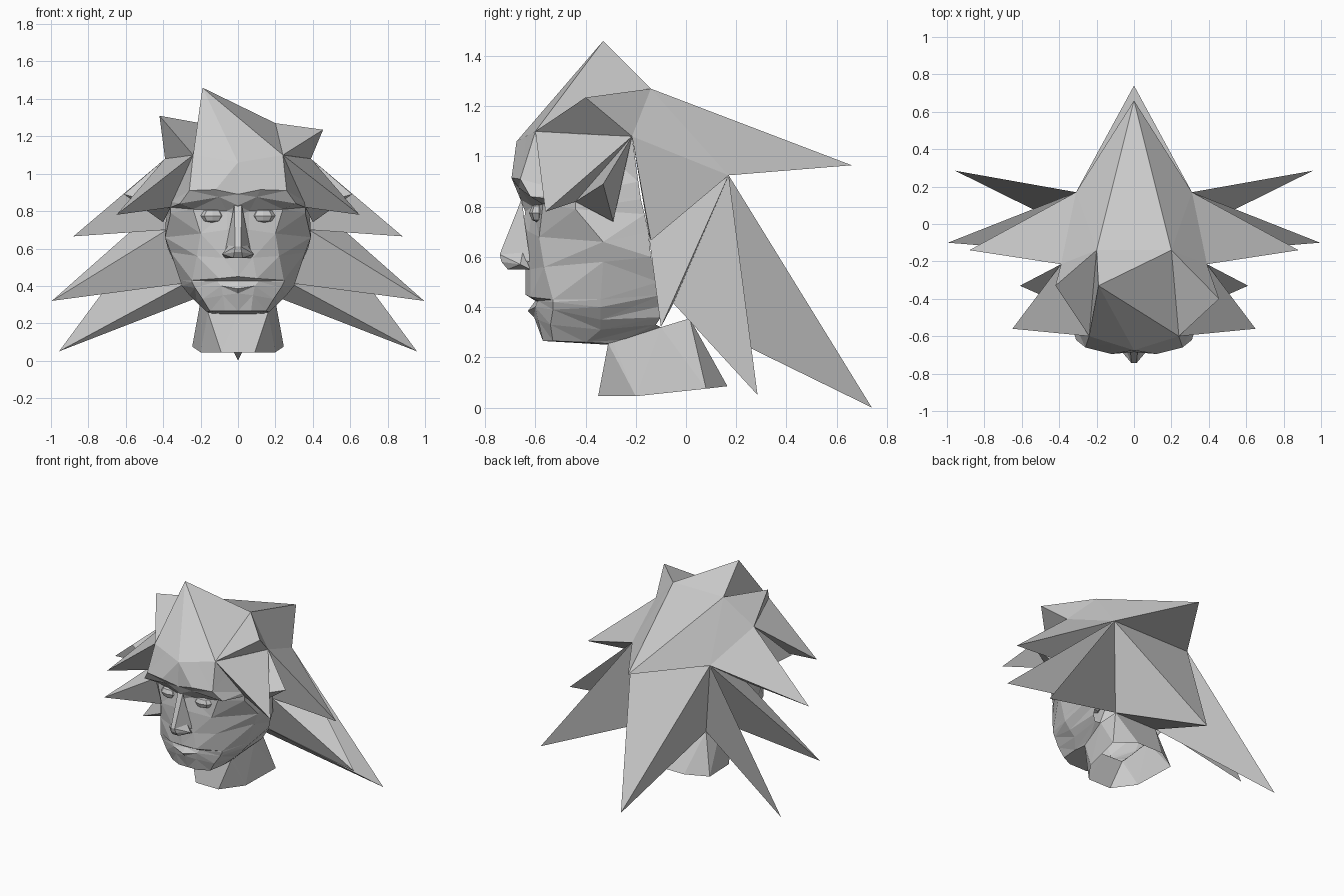
import bpy
import bmesh
from mathutils import Vector

cube = bpy.data.objects.get("Cube")
if cube:
    bpy.data.objects.remove(cube, do_unlink=True)

# One plain clay colour for the whole bust
clay = bpy.data.materials.new("clay_grey")
clay.use_nodes = True
clay_colour = (0.6, 0.6, 0.6, 1)
clay.diffuse_color = clay_colour
clay.node_tree.nodes["Principled BSDF"].inputs["Base Color"].default_value = clay_colour


def finish(name, bm, mirrored=False):
    """Turn a bmesh into a flat shaded object, optionally mirrored across x."""
    mesh = bpy.data.meshes.new(name)
    bm.to_mesh(mesh)
    bm.free()
    mesh.materials.append(clay)
    obj = bpy.data.objects.new(name, mesh)
    bpy.context.collection.objects.link(obj)
    if mirrored:
        modifier = obj.modifiers.new("mirror", "MIRROR")
        modifier.use_clip = True
        modifier.merge_threshold = 0.001
    return obj


def flip(point):
    """The same point on the other side of the head."""
    return (-point[0], point[1], point[2])


def both(*points):
    """Points together with their mirror images."""
    return list(points) + [flip(point) for point in points]


def hull(name, points):
    """Faceted solid wrapped tightly round a few corner points."""
    bm = bmesh.new()
    for point in points:
        bm.verts.new(point)
    result = bmesh.ops.convex_hull(bm, input=bm.verts[:])
    spare = [item for item in result["geom_interior"] if isinstance(item, bmesh.types.BMVert)]
    bmesh.ops.delete(bm, geom=spare, context="VERTS")
    bmesh.ops.recalc_face_normals(bm, faces=bm.faces[:])
    return finish(name, bm)


def spike(name, tip, base, mirrored=False):
    """Lock of hair: a fan of triangles from a loop on the scalp to a tip."""
    bm = bmesh.new()
    point = bm.verts.new(tip)
    loop = [bm.verts.new(corner) for corner in base]
    for first, second in zip(loop, loop[1:] + loop[:1]):
        bm.faces.new((point, first, second))
    bmesh.ops.recalc_face_normals(bm, faces=bm.faces[:])
    return finish(name, bm, mirrored)


def loft(name, rows):
    """Half surface stretched across rows of points, from the middle to the side."""
    bm = bmesh.new()
    grid = [[bm.verts.new(point) for point in row] for row in rows]
    for upper, lower in zip(grid, grid[1:]):
        for column in range(len(upper) - 1):
            bm.faces.new((upper[column], lower[column],
                          lower[column + 1], upper[column + 1]))
    bmesh.ops.triangulate(bm, faces=bm.faces[:])
    return finish(name, bm, mirrored=True)


# Shared anchor points on the scalp, given for the +x side
crown = (.2, -.14, 1.27)
rear_side = (.31, .17, .925)
hairline = (.24, -.6, 1.1)
temple = (.39, -.215, 1.08)
forehead = (0, -.675, 1.06)
brow_end = (.36, -.44, .82)
ear_top = (.4, -.29, .74)
ear_back = (.38, -.15, .7)
jaw_back = (.28, -.05, .415)
nape = (.17, .015, .355)

# Central locks: forelock, swept back lock and the long one over the nape
spike("hair_top_lock", (-.19, -.33, 1.46),
      [crown, flip(crown), flip(hairline), forehead, hairline])
spike("hair_back_lock", (0, .66, .965),
      [crown, flip(crown), flip(rear_side), rear_side])
spike("hair_nape_lock", (0, .74, 0), [rear_side, flip(rear_side), flip(nape), nape])

# The two upper tufts differ from side to side
upper_base = [hairline, temple, crown]
spike("hair_upper_tuft_left", (.455, -.4, 1.235), upper_base)
spike("hair_upper_tuft_right", (-.42, -.33, 1.31), [flip(point) for point in upper_base])

# Flat scalp panel above each side lock
scalp = bmesh.new()
scalp.faces.new([scalp.verts.new(point) for point in (crown, temple, rear_side)])
finish("hair_scalp_side", scalp, mirrored=True)

# Matching side spikes: tip, then base corners
side_spikes = {
    "hair_fringe_spike": ((.65, -.56, .78), hairline, temple, brow_end),
    "hair_ear_spike": ((.61, -.33, .89), temple, brow_end, ear_top),
    "hair_side_spike": ((.88, -.14, .665), temple, rear_side, ear_back),
    "hair_cheek_spike": ((.995, -.1, .32), rear_side, ear_back, jaw_back),
    "hair_neck_spike": ((.957, .285, .05), rear_side, jaw_back, nape),
}
for name, (tip, *base) in side_spikes.items():
    spike(name, tip, base, mirrored=True)

# Face: rows from forehead to cheek
upper_rows = [
    [forehead, (.12, -.637, 1.08), hairline, (.315, -.41, 1.09), temple],
    [(0, -.685, .89), (.12, -.695, .915), (.26, -.66, .91), (.36, -.44, .85), (.39, -.19, .9)],
    [(0, -.66, .83), (.1, -.665, .875), (.31, -.62, .84), brow_end, (.39, -.18, .83)],
    [(0, -.64, .78), (.06, -.61, .8), (.24, -.57, .81), (.36, -.44, .79), (.385, -.165, .77)],
    [(0, -.65, .72), (.06, -.625, .7), (.2, -.585, .68), (.39, -.33, .66), ear_back],
]
# Face: rows from nose base to throat
lower_rows = [
    [(0, -.64, .55), (.08, -.62, .55), (.22, -.565, .56), (.36, -.33, .58), (.375, -.14, .6)],
    [(0, -.64, .45), (.1, -.62, .44), (.245, -.53, .43), (.31, -.34, .43), (.33, -.11, .5)],
    [(0, -.6, .425), (.11, -.59, .425), (.245, -.53, .42), (.3, -.34, .4), (.31, -.09, .45)],
    [(0, -.63, .385), (.09, -.6, .4), (.23, -.53, .39), (.26, -.34, .35), jaw_back],
    [(0, -.605, .36), (.08, -.59, .35), (.19, -.54, .33), (.22, -.34, .31), (.26, -.1, .36)],
    [(0, -.57, .265), (.07, -.57, .265), (.15, -.53, .265), (.165, -.4, .26), (.23, -.12, .33)],
    [(0, -.31, .25), (.08, -.31, .25), (.16, -.31, .255), (.17, -.25, .27), (.2, -.1, .32)],
]
loft("face", upper_rows + lower_rows)

# Nose: tapering bridge, narrow tip, flared wings
hull("nose_bridge", both((.02, -.655, .83), (.025, -.65, .77), (.02, -.68, .69),
                         (.015, -.742, .61), (.07, -.62, .58)))
hull("nose_tip", both((.015, -.742, .61), (.02, -.735, .58), (.025, -.71, .55),
                      (.085, -.66, .57), (.07, -.62, .55), (.05, -.65, .62)))

# Eyes: small faceted bulges in the sockets
for side, name in ((1, "left_eye"), (-1, "right_eye")):
    bm = bmesh.new()
    bmesh.ops.create_uvsphere(bm, u_segments=8, v_segments=4, radius=1)
    bmesh.ops.scale(bm, vec=Vector((.065, .04, .04)), verts=bm.verts[:])
    bmesh.ops.translate(bm, vec=Vector((side * .135, -.585, .775)), verts=bm.verts[:])
    finish(name, bm)

# Neck: open tube that flares out towards the shoulders
neck_top = [(0, -.31, .25), (.16, -.31, .255), (.165, -.29, .26), (.2, -.1, .32),
            nape, (0, .015, .355)]
neck_base = [(0, -.35, .045), (.09, -.35, .045), (.2, -.2, .045), (.245, .08, .075),
             (.1, .165, .085), (0, .165, .085)]
loft("neck", [neck_top, neck_base])
